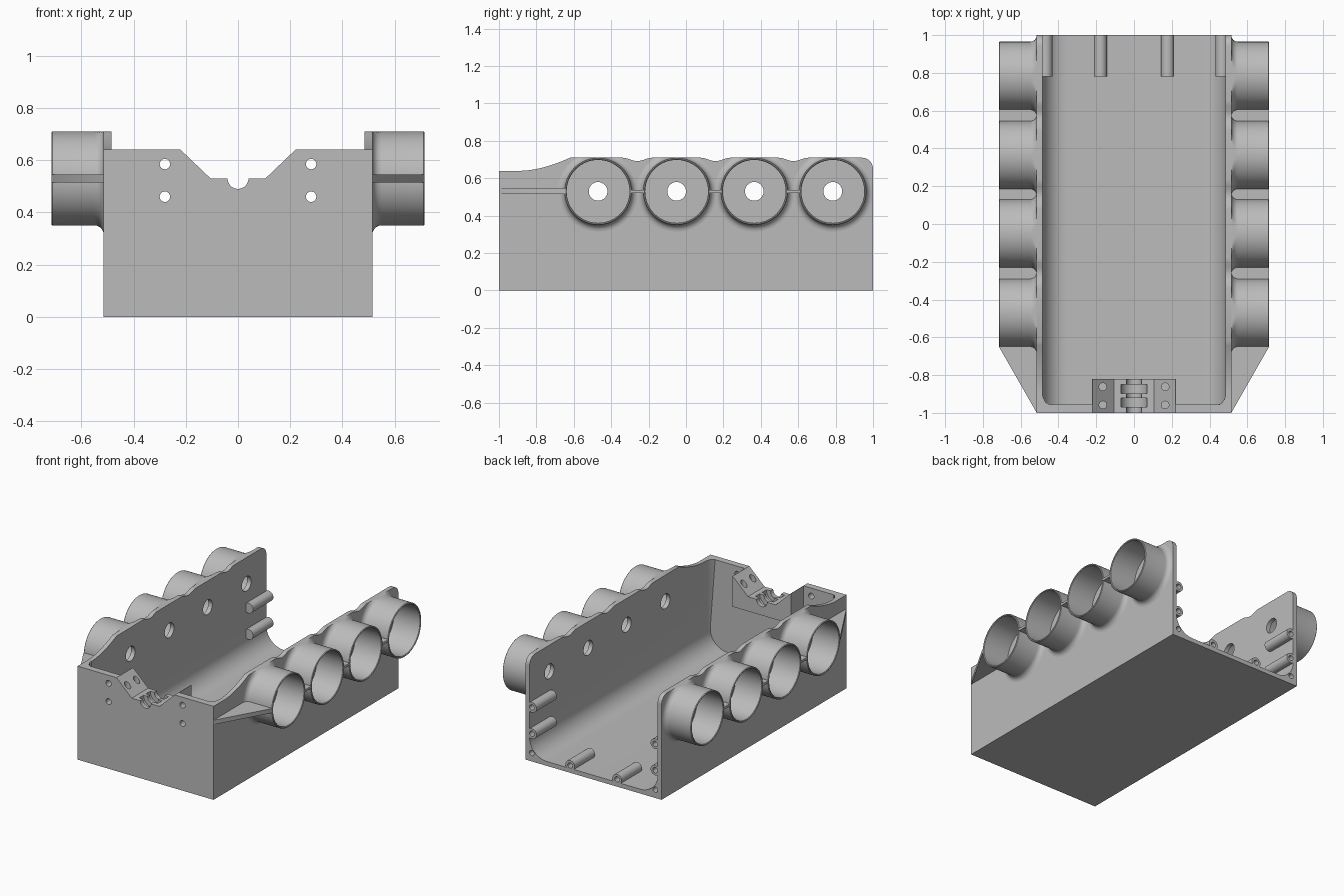
import bpy, bmesh
from math import sin, cos, pi, radians

cube = bpy.data.objects.get("Cube")
if cube:
    bpy.data.objects.remove(cube, do_unlink=True)

grey = bpy.data.materials.new("light grey plastic")
grey.use_nodes = True
COLOUR = (0.5, 0.5, 0.5, 1)
grey.diffuse_color = COLOUR
grey.node_tree.nodes["Principled BSDF"].inputs["Base Color"].default_value = COLOUR


def place(axis, t, u, v):
    """Point at distance t along an axis, with u, v on the other two axes."""
    return {"x": (t, u, v), "y": (u, t, v), "z": (u, v, t)}[axis]


def to_object(name, bm):
    bmesh.ops.remove_doubles(bm, verts=bm.verts, dist=1e-5)
    bmesh.ops.recalc_face_normals(bm, faces=bm.faces)
    mesh = bpy.data.meshes.new(name)
    bm.to_mesh(mesh)
    bm.free()
    mesh.materials.append(grey)
    obj = bpy.data.objects.new(name, mesh)
    bpy.context.collection.objects.link(obj)
    return obj


def prism_bm(points, axis, a, b):
    bm = bmesh.new()
    ends = [[bm.verts.new(place(axis, t, u, v)) for u, v in points] for t in (a, b)]
    bm.faces.new(ends[0])
    bm.faces.new(ends[1])
    for i in range(len(points)):
        j = (i + 1) % len(points)
        bm.faces.new((ends[0][i], ends[0][j], ends[1][j], ends[1][i]))
    return bm


def prism(name, points, axis, a, b):
    return to_object(name, prism_bm(points, axis, a, b))


def arc(cu, cv, r, start, end, n=10):
    angles = [radians(start + (end - start) * i / n) for i in range(n + 1)]
    return [(cu + r * cos(a), cv + r * sin(a)) for a in angles]


def rod(name, axis, u, v, r, a, b, n=32):
    return prism(name, arc(u, v, r, 0, 360, n)[:-1], axis, a, b)


def rect(u0, u1, v0, v1):
    return [(u0, v0), (u1, v0), (u1, v1), (u0, v1)]


def lathe(name, axis, u, v, profile, n=32, closed=False, top=9):
    """Turn (distance, radius) points round an axis, trimmed at height top."""
    bm = bmesh.new()
    rings = []
    for t, r in profile:
        pts = [place(axis, t, pu, min(pv, top)) for pu, pv in arc(u, v, r, 0, 360, n)[:-1]]
        rings.append([bm.verts.new(p) for p in pts])
    for k in range(len(rings) if closed else len(rings) - 1):
        p, q = rings[k], rings[(k + 1) % len(rings)]
        for i in range(n):
            j = (i + 1) % n
            bm.faces.new((p[i], p[j], q[j], q[i]))
    return to_object(name, bm)


def combine(obj, other, operation="DIFFERENCE"):
    other.hide_render = True
    mod = obj.modifiers.new("shape", "BOOLEAN")
    mod.operation, mod.solver, mod.object = operation, "EXACT", other
    shaped = bpy.data.meshes.new_from_object(
        obj.evaluated_get(bpy.context.evaluated_depsgraph_get()))
    obj.modifiers.clear()
    obj.data = shaped
    bpy.data.objects.remove(other, do_unlink=True)


CUPS = [-0.47, -0.05, 0.365, 0.785]
CUP_Z = 0.53
TOP = 0.71
WALL = 0.515
INNER = 0.485

# Tray side outline: low front, eased rise, scalloped rim, rounded back corner
outline = [(-1, 0), (1, 0)] + arc(0.94, TOP - 0.06, 0.06, 0, 90)
for a, b in reversed(list(zip(CUPS, CUPS[1:]))):
    mid = (a + b) / 2
    for i in range(13):
        t = 1 - i / 6
        outline.append((mid + 0.08 * t, TOP - 0.009 * (1 + cos(pi * t))))
for i in range(13):
    t = 1 - i / 12
    outline.append((-0.88 + 0.26 * t, 0.64 + 0.07 * t ** 1.7))
outline.append((-1, 0.64))
tray = prism("tray", outline, "x", -WALL, WALL)

# Hollow with rounded floor edges and front corners, open at the back
R = 0.13
section = ([(INNER, 1), (-INNER, 1)] + arc(R - INNER, 0.03 + R, R, 180, 270)
           + arc(INNER - R, 0.03 + R, R, 270, 360))
bm = prism_bm(section, "y", -0.955, 1.1)
front_edges = [e for e in bm.edges if all(v.co.y < -0.9 for v in e.verts)]
bmesh.ops.bevel(bm, geom=front_edges, offset=0.06, segments=6, profile=0.5, affect="EDGES")
combine(tray, to_object("hollow", bm))

# Clamp block behind the front wall, with a sloped notch
combine(tray, prism("clamp_block", rect(-0.222, 0.222, 0.43, 0.64), "y", -0.98, -0.82), "UNION")
notch = [(-0.325, 0.74), (-0.105, CUP_Z), (0.105, CUP_Z), (0.325, 0.74)]
combine(tray, prism("notch", notch, "y", -1.1, -0.7))

# Cable channel and its two ring grooves
combine(tray, rod("channel", "y", 0, CUP_Z, 0.04, -1.1, -0.7))
for y in (-0.945, -0.873):
    combine(tray, rod("ring_groove", "y", 0, CUP_Z, 0.07, y - 0.024, y + 0.024))

# Screw holes and wall holes
for s in (-1, 1):
    for y in (-0.958, -0.862):
        combine(tray, rod("clamp_hole", "z", s * 0.165, y, 0.02, 0.48, 0.8, 24))
    for z in (0.46, 0.585):
        combine(tray, rod("front_hole", "y", s * 0.28, z, 0.02, -1.1, -0.88, 24))
    combine(tray, rod("corner_hole", "y", s * 0.468, 0.057, 0.018, 0.85, 1.1, 24))
for y in CUPS:
    combine(tray, rod("wall_hole", "x", y, CUP_Z, 0.05, -0.8, 0.8))

# Screw bosses at the open back
boss = [(0.78, 0), (0.78, 0.035), (1, 0.035), (1, 0.018), (0.85, 0.018), (0.85, 0)]
for s in (-1, 1):
    for x, z in ((0.178, 0.05), (0.467, 0.19), (0.467, 0.37)):
        lathe("screw_boss", "y", s * x, z, boss, 24)

# Side cups with flared roots, and the webs that join them
for s in (-1, 1):
    flare = [(0.55 - 0.035 * cos(a), 0.215 - 0.035 * sin(a))
             for a in (radians(d) for d in range(0, 91, 15))]
    shell = ([(0.505, 0.168), (0.505, 0.215)] + flare
             + [(0.711, 0.18), (0.715, 0.176), (0.715, 0.172), (0.711, 0.168)])
    shell = [(s * t, r) for t, r in shell]
    for y in CUPS:
        lathe("side_cup", "x", y, CUP_Z, shell, 64, True, TOP)
    for a, b in zip(CUPS, CUPS[1:]):
        plate = rect(s * 0.5, s * 0.715, a + 0.174, b - 0.174)
        prism("cup_web", plate, "z", CUP_Z - 0.008, CUP_Z + 0.008)
    wedge = [(s * 0.5, -1), (s * WALL, -1), (s * 0.715, -0.65), (s * 0.715, -0.643), (s * 0.5, -0.643)]
    prism("front_web", wedge, "z", CUP_Z - 0.015, CUP_Z + 0.015)

# Smooth round parts, keep edges sharp
for obj in bpy.context.scene.objects:
    if obj.type == "MESH":
        obj.select_set(True)
        bpy.context.view_layer.objects.active = obj
bpy.ops.object.shade_smooth_by_angle(angle=radians(32))
